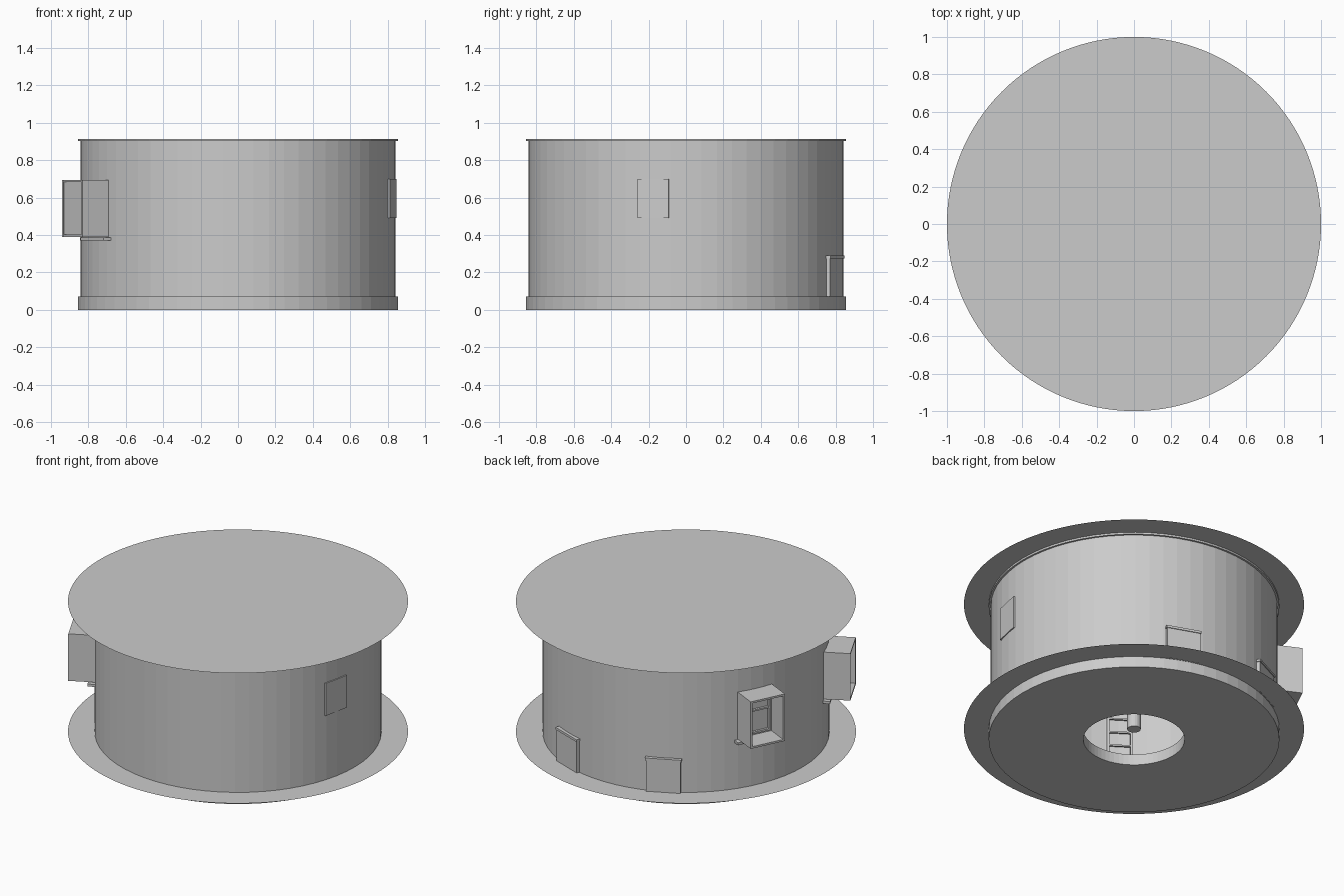
import bpy, bmesh, math
from mathutils import Matrix, Vector

if "Cube" in bpy.data.objects:
    bpy.data.objects.remove(bpy.data.objects["Cube"])


def finish(bm, name, recalc=True):
    if recalc:
        bmesh.ops.recalc_face_normals(bm, faces=bm.faces)
    me = bpy.data.meshes.new(name)
    bm.to_mesh(me)
    bm.free()
    ob = bpy.data.objects.new(name, me)
    bpy.context.collection.objects.link(ob)
    return ob


def lathe(name, profile, seg=64, closed=True):
    """Revolve an (r, z) profile about the z axis."""
    bm = bmesh.new()
    rings = [[bm.verts.new((r * math.cos(2 * math.pi * i / seg),
                            r * math.sin(2 * math.pi * i / seg), z))
              for i in range(seg)] for r, z in profile]
    n = len(rings)
    for k in range(n if closed else n - 1):
        a, b = rings[k], rings[(k + 1) % n]
        for i in range(seg):
            j = (i + 1) % seg
            bm.faces.new((a[i], a[j], b[j], b[i]))
    return finish(bm, name)


def ring(name, r0, r1, z0, z1, seg=64):
    return lathe(name, [(r0, z0), (r1, z0), (r1, z1), (r0, z1)], seg)


def boxes(name, az, parts):
    """Boxes in a wall frame: (radial min, max, tangent min, max, z min, max)."""
    bm = bmesh.new()
    rot = Matrix.Rotation(math.radians(az), 4, 'Z')
    for r0, r1, t0, t1, z0, z1 in parts:
        m = (rot @ Matrix.Translation(((r0 + r1) / 2, (t0 + t1) / 2, (z0 + z1) / 2))
             @ Matrix.Diagonal((r1 - r0, t1 - t0, z1 - z0, 1)))
        bmesh.ops.create_cube(bm, size=1, matrix=m)
    return finish(bm, name)


# round wall, floor slab with central opening, and top rim
ring("round_wall", 0.83, 0.843, 0.06, 0.91)
ring("floor_slab", 0.298, 0.855, 0.0, 0.07)
ring("top_rim", 0.82, 0.855, 0.902, 0.914)

# paper-thin ground skirt and roof sheet
lathe("ground_skirt", [(0.85, 0.072), (1.0, 0.072)], 128, closed=False)
bm = bmesh.new()
bmesh.ops.create_circle(bm, cap_ends=True, radius=1.0, segments=128,
                        matrix=Matrix.Translation((0, 0, 0.917)))
finish(bm, "roof_sheet", recalc=False)

# centre post
bm = bmesh.new()
bmesh.ops.create_cone(bm, cap_ends=True, segments=24, radius1=0.04, radius2=0.04,
                      depth=0.84, matrix=Matrix.Translation((0, 0, 0.49)))
finish(bm, "centre_post")

# deep hooded windows on the left side
for name, az in (("rear_window", 154), ("front_window", 207)):
    w, r0, r1, t = 0.115, 0.82, 0.992, 0.012
    boxes(name + "_hood", az, [
        (r0, r1, -w, -w + t, 0.39, 0.695),
        (r0, r1, w - t, w, 0.39, 0.695),
        (r0, r1, -w + t, w - t, 0.683, 0.695),
        (r0, r1, -w + t, w - t, 0.39, 0.402)])
    boxes(name + "_sash", az, [
        (r0, 0.85, -w + t, w - t, 0.402, 0.683),
        (0.85, 0.865, -0.09, -0.078, 0.415, 0.67),
        (0.85, 0.865, 0.078, 0.09, 0.415, 0.67),
        (0.85, 0.865, -0.078, 0.078, 0.66, 0.67),
        (0.85, 0.865, -0.078, 0.078, 0.56, 0.57),
        (0.85, 0.865, -0.078, 0.078, 0.415, 0.427)])
    boxes(name + "_sill", az, [(r0, 0.875, -0.135, 0.135, 0.37, 0.386)])

# flush window on the right side
boxes("right_window", -12, [(0.825, 0.848, -0.085, 0.085, 0.49, 0.70)])

# low hatches at the back
for name, az in (("right_hatch", 70), ("left_hatch", 116)):
    boxes(name, az, [(0.82, 0.857, -0.103, 0.103, 0.07, 0.28),
                     (0.82, 0.862, -0.108, 0.108, 0.275, 0.29)])

# inside ladder
boxes("ladder", 236, [(0.79, 0.805, s - 0.008, s + 0.008, 0.07, 0.88) for s in (-0.07, 0.07)]
      + [(0.792, 0.803, -0.07, 0.07, 0.14 + 0.09 * i, 0.15 + 0.09 * i) for i in range(8)])
